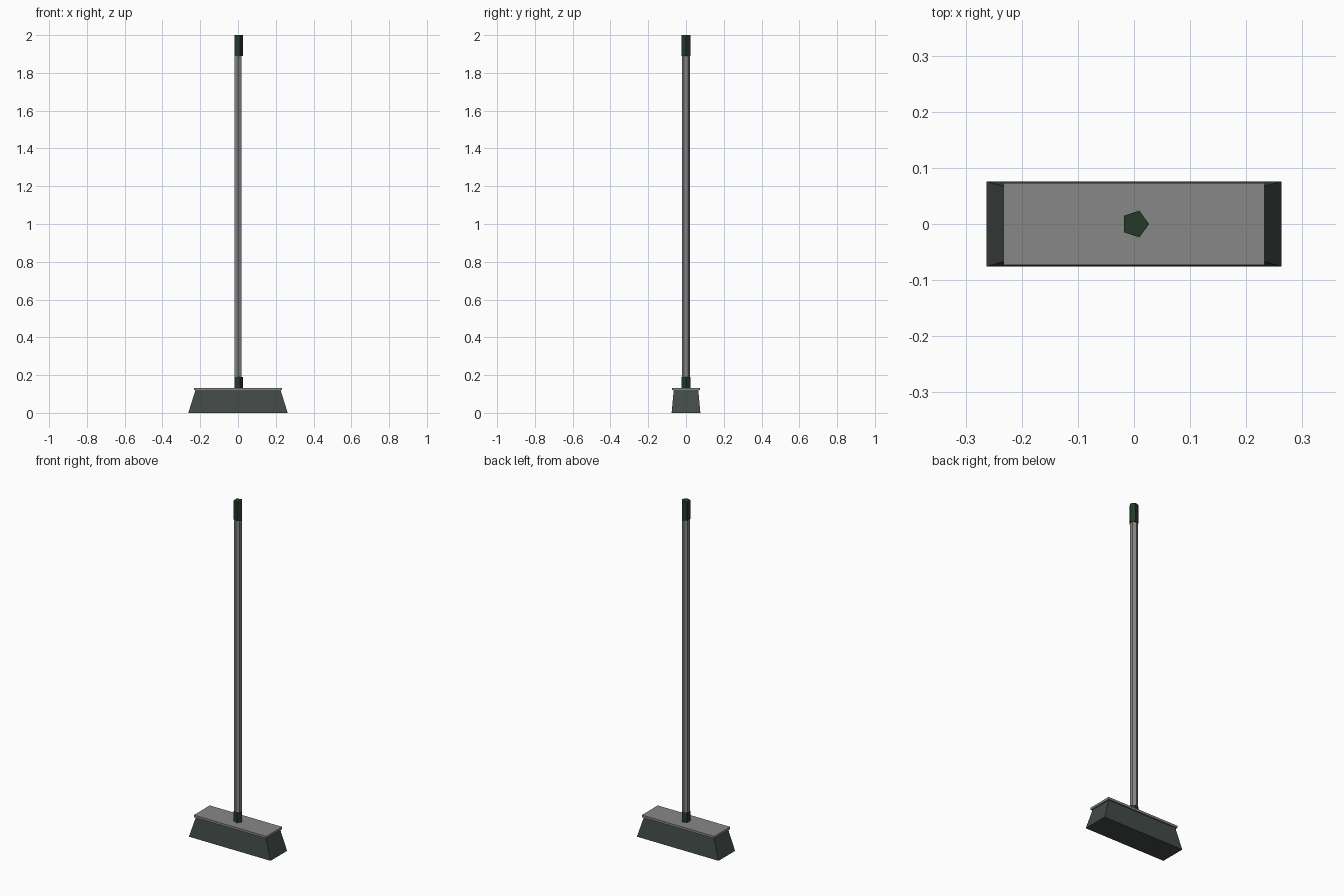
import bpy, bmesh, math

if "Cube" in bpy.data.objects:
    bpy.data.objects.remove(bpy.data.objects["Cube"])


def material(name, rgb):
    m = bpy.data.materials.new(name)
    m.diffuse_color = (*rgb, 1)
    m.use_nodes = True
    m.node_tree.nodes["Principled BSDF"].inputs["Base Color"].default_value = m.diffuse_color
    return m


GREY = material("handle_grey", (0.25, 0.245, 0.245))
BRISTLE = material("bristle_green_grey", (0.055, 0.07, 0.063))
GREEN = material("dark_green", (0.018, 0.042, 0.021))


def loft(name, bottom, top, mat):
    """Closed solid between two matching rings of points."""
    bm = bmesh.new()
    lo = [bm.verts.new(p) for p in bottom]
    hi = [bm.verts.new(p) for p in top]
    n = len(lo)
    bm.faces.new(lo[::-1])
    bm.faces.new(hi)
    for i in range(n):
        j = (i + 1) % n
        bm.faces.new((lo[i], lo[j], hi[j], hi[i]))
    bmesh.ops.recalc_face_normals(bm, faces=bm.faces)
    mesh = bpy.data.meshes.new(name)
    bm.to_mesh(mesh)
    bm.free()
    mesh.materials.append(mat)
    ob = bpy.data.objects.new(name, mesh)
    bpy.context.collection.objects.link(ob)
    return ob


def rect(hx, hy, z):
    return [(-hx, -hy, z), (hx, -hy, z), (hx, hy, z), (-hx, hy, z)]


def ring(n, r, z, cx=0, start=0):
    return [(cx + r * math.cos(start + math.tau * i / n),
             r * math.sin(start + math.tau * i / n), z) for i in range(n)]


# Flared bristle block
loft("bristles", rect(0.263, 0.076, 0), rect(0.225, 0.065, 0.122), BRISTLE)
# Thin plate holding the bristles
loft("head_plate", rect(0.233, 0.073, 0.12), rect(0.233, 0.073, 0.133), GREY)
# Six-sided pole
loft("pole", ring(6, 0.02, 0.13, start=math.pi / 2),
     ring(6, 0.02, 1.99, start=math.pi / 2), GREY)
# Five-sided socket and end grip
loft("pole_socket", ring(5, 0.025, 0.13, 0.002), ring(5, 0.025, 0.19, 0.002), GREEN)
loft("end_grip", ring(5, 0.025, 1.89, 0.002), ring(5, 0.025, 2.0, 0.002), GREEN)
